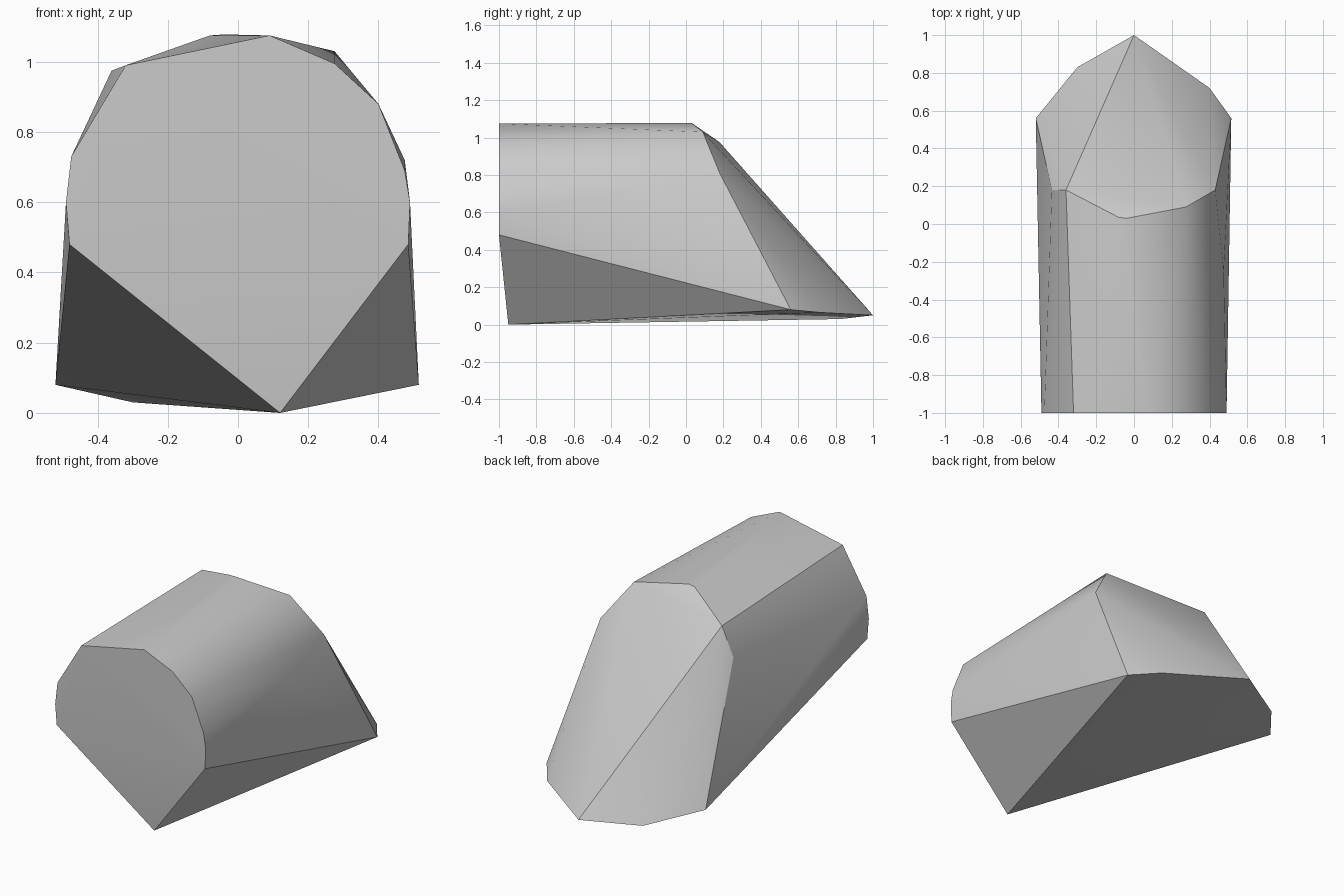
import bpy
import bmesh
import math

cube = bpy.data.objects.get("Cube")
if cube:
    bpy.data.objects.remove(cube, do_unlink=True)

# Plain grey material
grey = bpy.data.materials.new("plain_grey")
grey.use_nodes = True
colour = (0.6, 0.6, 0.6, 1)
grey.diffuse_color = colour
grey.node_tree.nodes["Principled BSDF"].inputs["Base Color"].default_value = colour

# Front face outline (x, z), all on the plane y = -1
front_outline = [(-0.48, 0.48), (-0.49, 0.60), (-0.475, 0.73), (-0.32, 0.99),
                 (0.09, 1.075), (0.275, 0.995), (0.40, 0.88), (0.475, 0.69),
                 (0.49, 0.60), (0.485, 0.48)]
# Rear rim, where the tunnel turns into the slope
rear_rim = [(-0.435, 0.18, 0.81), (-0.36, 0.18, 0.975), (-0.08, 0.035, 1.075),
            (-0.04, 0.03, 1.078), (0.275, 0.09, 1.03), (0.43, 0.18, 0.81)]
# Bulge on the left wall
wall_bulge = [(0.475, -0.25, 0.72)]
# Base corners, running from the front toe to the rear point
base = [(0.12, -0.95, 0.0), (-0.52, 0.56, 0.08), (0.515, 0.56, 0.08),
        (-0.30, 0.83, 0.03), (0.40, 0.72, 0.065), (0.0, 1.0, 0.05)]

# Faceted hull around the three sections
bm = bmesh.new()
points = [(x, -1, z) for x, z in front_outline] + rear_rim + wall_bulge + base
for p in points:
    bm.verts.new(p)
hull = bmesh.ops.convex_hull(bm, input=bm.verts[:])
loose = {v for v in hull["geom_interior"] + hull["geom_unused"]
         if isinstance(v, bmesh.types.BMVert)}
bmesh.ops.delete(bm, geom=list(loose), context="VERTS")
bmesh.ops.recalc_face_normals(bm, faces=bm.faces[:])
mesh = bpy.data.meshes.new("faceted_hull")
bm.to_mesh(mesh)
bm.free()
mesh.materials.append(grey)

body = bpy.data.objects.new("faceted_hull", mesh)
bpy.context.collection.objects.link(body)
bpy.context.view_layer.objects.active = body
body.select_set(True)
bpy.ops.object.shade_smooth_by_angle(angle=math.radians(30))
